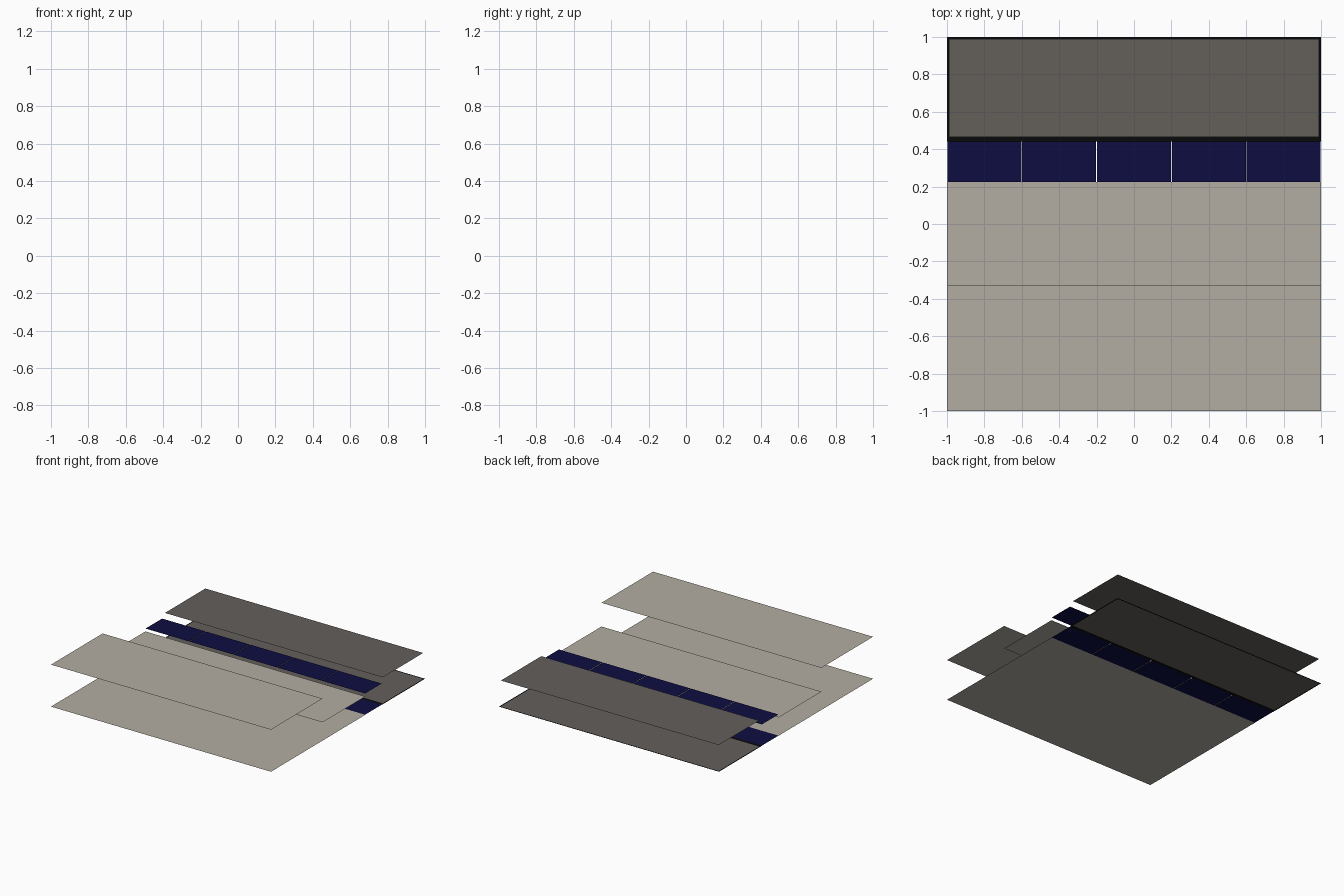
import bpy

if "Cube" in bpy.data.objects:
    bpy.data.objects.remove(bpy.data.objects["Cube"])


def material(name, rgb):
    m = bpy.data.materials.new(name)
    m.diffuse_color = (*rgb, 1.0)
    m.use_nodes = True
    m.node_tree.nodes["Principled BSDF"].inputs["Base Color"].default_value = m.diffuse_color
    return m


beige = material("warm beige", (0.45, 0.42, 0.36))
grey = material("dark warm grey", (0.125, 0.115, 0.105))
navy = material("navy blue", (0.004, 0.004, 0.055))
black = material("black", (0.003, 0.003, 0.003))


def sheet(name, mat, z, *rects, up=True):
    """Flat zero-thickness sheet made of rectangles (x0, x1, y0, y1)."""
    verts, faces = [], []
    for x0, x1, y0, y1 in rects:
        n = len(verts)
        verts += [(x0, y0, z), (x1, y0, z), (x1, y1, z), (x0, y1, z)]
        face = [n, n + 1, n + 2, n + 3]
        faces.append(face if up else face[::-1])
    me = bpy.data.meshes.new(name)
    me.from_pydata(verts, [], faces)
    me.materials.append(mat)
    ob = bpy.data.objects.new(name, me)
    bpy.context.collection.objects.link(ob)
    return ob


STEP, WINDOW0, WINDOW1, REAR = -0.33, 0.225, 0.44, 0.465
RIM = 0.01

# Five navy panels side by side with hairline gaps
GAP = 0.002
panels = [(-1 + 0.4 * i + GAP, -0.6 + 0.4 * i - GAP, WINDOW0, WINDOW1)
          for i in range(5)]
inner = (-1 + RIM, 1 - RIM, REAR, 1 - RIM)

# Undersides, all at ground level
sheet("front_underside", beige, 0, (-1, 1, -1, WINDOW0), up=False)
sheet("panel_undersides", navy, 0, *panels, up=False)
sheet("rear_underside", grey, 0, inner, up=False)
sheet("rear_rim", black, 0,
      (-1, 1, WINDOW1, REAR), (-1, 1, 1 - RIM, 1),
      (-1, -1 + RIM, REAR, 1 - RIM), (1 - RIM, 1, REAR, 1 - RIM), up=False)

# Stepped tops
sheet("front_high_top", beige, 0.345, (-1, 1, -1, STEP))
sheet("middle_low_top", beige, 0.15, (-1, 1, STEP, WINDOW0))
sheet("panel_tops", navy, 0.174, *panels)
sheet("rear_top", grey, 0.213, inner)
